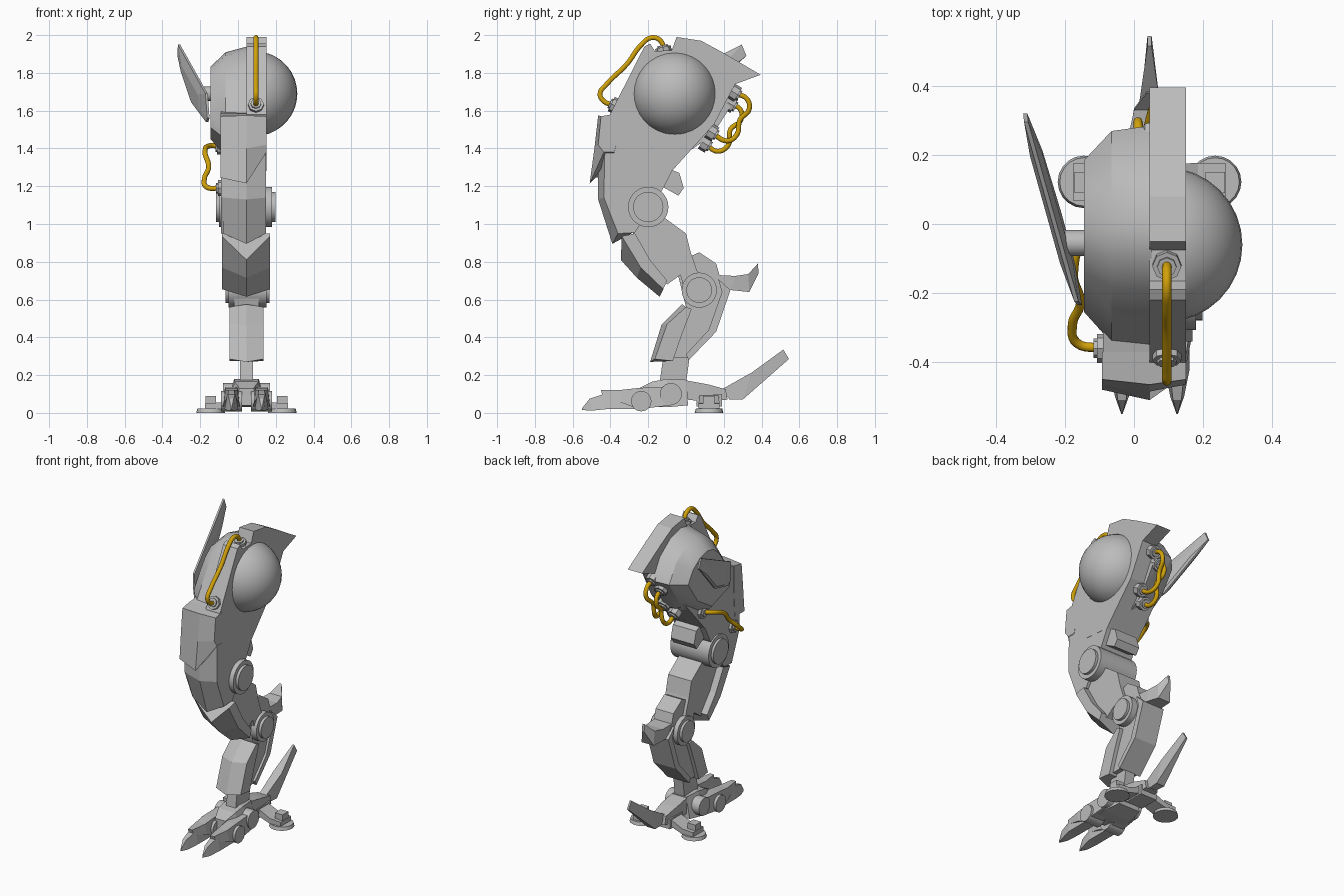
import bpy, bmesh, math
from mathutils import Vector

if "Cube" in bpy.data.objects:
    bpy.data.objects.remove(bpy.data.objects["Cube"])

CX = 0.045  # centre plane of the leg


def material(name, col):
    m = bpy.data.materials.new(name)
    m.diffuse_color = (*col, 1)
    m.use_nodes = True
    m.node_tree.nodes["Principled BSDF"].inputs["Base Color"].default_value = m.diffuse_color
    return m


GREY = material("metal grey", (0.5, 0.5, 0.5))
YELLOW = material("cable yellow", (0.64, 0.36, 0.003))


def finish(name, bm, mat=GREY, smooth=None):
    bmesh.ops.recalc_face_normals(bm, faces=bm.faces)
    me = bpy.data.meshes.new(name)
    bm.to_mesh(me)
    bm.free()
    me.materials.append(mat)
    ob = bpy.data.objects.new(name, me)
    bpy.context.collection.objects.link(ob)
    if smooth:
        bpy.ops.object.select_all(action='DESELECT')
        ob.select_set(True)
        bpy.context.view_layer.objects.active = ob
        bpy.ops.object.shade_smooth_by_angle(angle=math.radians(smooth))
    return ob


def loft(name, rings, smooth=None):
    """Skin a list of equal rings and cap both ends."""
    bm = bmesh.new()
    vs = [[bm.verts.new(p) for p in r] for r in rings]
    n = len(vs[0])
    for a, b in zip(vs, vs[1:]):
        for i in range(n):
            j = (i + 1) % n
            bm.faces.new((a[i], a[j], b[j], b[i]))
    bm.faces.new(vs[0])
    bm.faces.new(vs[-1])
    return finish(name, bm, smooth=smooth)


def prism(name, prof, x0, x1):
    return loft(name, [[(x, y, z) for y, z in prof] for x in (x0, x1)])


def beam(name, rows, cx=CX, top=1.0):
    """Tapered bar; row = top y, top z, bottom y, bottom z, half width."""
    return loft(name, [[(cx - h * top, a, b), (cx + h * top, a, b), (cx + h, c, d), (cx - h, c, d)]
                       for a, b, c, d, h in rows])


def vplate(name, rows, xl, xr, right_end=None):
    """Ridged armour; row = side yz, ridge yz, back yz."""
    rings = []
    for i, (s, r, b) in enumerate(rows):
        sr = right_end if right_end and i == len(rows) - 1 else s
        br = (b[0], sr[1]) if sr is not s else b
        rings.append([(xl, *b), (xl, *s), (CX, *r), (xr, *sr), (xr, *br)])
    return loft(name, rings)


def cyl(name, p, q, r, n=24, r2=None):
    p, q = Vector(p), Vector(q)
    rot = (q - p).to_track_quat('Z', 'Y')
    rings = [[c + rot @ Vector((rad * math.cos(2 * math.pi * i / n), rad * math.sin(2 * math.pi * i / n), 0))
              for i in range(n)] for c, rad in ((p, r), (q, r2 or r))]
    return loft(name, rings, 35 if n > 10 else None)


def socket(name, p, d):
    p, d = Vector(p), Vector(d).normalized()
    cyl(name + "_base", p - d * 0.03, p + d * 0.012, 0.042, 8)
    cyl(name + "_collar", p, p + d * 0.022, 0.028, 8)


def cable(name, pts):
    cu = bpy.data.curves.new(name, 'CURVE')
    cu.dimensions = '3D'
    cu.bevel_depth, cu.bevel_resolution, cu.resolution_u = 0.0135, 3, 6
    cu.use_fill_caps = True
    sp = cu.splines.new('BEZIER')
    sp.bezier_points.add(len(pts) - 1)
    for bp, p in zip(sp.bezier_points, pts):
        bp.co = p
        bp.handle_left_type = bp.handle_right_type = 'AUTO'
    cu.materials.append(YELLOW)
    ob = bpy.data.objects.new(name, cu)
    bpy.context.collection.objects.link(ob)
    bpy.ops.object.select_all(action='DESELECT')
    ob.select_set(True)
    bpy.context.view_layer.objects.active = ob
    bpy.ops.object.convert(target='MESH')


# Upper body: side plate, thigh core, bulged inner hull
prism("upper_plate", [(-.40, 1.585), (-.22, 1.94), (-.19, 1.955), (-.165, 1.915), (-.075, 1.92), (-.05, 1.99),
                      (.08, 1.97), (.20, 1.905), (.395, 1.79), (.26, 1.74), (.15, 1.53), (-.075, 1.28),
                      (-.3, 1.3), (-.42, 1.5)], CX, .15)
prism("thigh_core", [(-.43, 1.57), (-.2, 1.62), (.14, 1.52), (-.075, 1.28), (-.12, 1.19), (-.27, .955),
                     (-.35, .95), (-.43, 1.14), (-.43, 1.375)], -.09, .149)
hull = [(-.36, 1.57), (-.27, 1.72), (-.19, 1.84), (-.1, 1.92), (-.01, 1.94), (.1, 1.91), (.21, 1.83), (.285, 1.7),
        (.14, 1.47), (-.08, 1.32), (-.36, 1.42)]
loft("inner_hull", [[(x, -.03 + (y + .03) * sy, 1.66 + (z - 1.66) * sz) for y, z in hull]
                    for x, sy, sz in ((.05, 1, 1), (-.065, .95, .89), (-.145, .68, .62))], 30)
prism("rear_block", [(-.15, 1.32), (-.035, 1.27), (-.012, 1.19), (-.04, 1.15), (-.13, 1.2)], -.05, .12)

# Side dome: a ball cut off inside the plate
bm = bmesh.new()
bmesh.ops.create_uvsphere(bm, u_segments=32, v_segments=18, radius=.224)
bmesh.ops.translate(bm, verts=bm.verts, vec=(.09, -.06, 1.69))
bmesh.ops.bisect_plane(bm, geom=bm.verts[:] + bm.edges[:] + bm.faces[:], plane_co=(.12, 0, 0),
                       plane_no=(1, 0, 0), clear_inner=True)
finish("side_dome", bm, smooth=60)

# Thigh armour
vplate("thigh_armour_lower", [((-.43, 1.37), (-.465, 1.34), (-.36, 1.37)), ((-.435, 1.14), (-.465, 1.13), (-.33, 1.14)),
                              ((-.36, .95), (-.39, .895), (-.28, .955))], -.08, .149)
vplate("thigh_armour_upper", [((-.45, 1.57), (-.465, 1.575), (-.37, 1.585)), ((-.465, 1.42), (-.485, 1.4), (-.37, 1.42)),
                              ((-.48, 1.245), (-.51, 1.215), (-.38, 1.245))], -.092, .151, (-.435, 1.38))

# Inner blade fin on its mount
outline = [(.295, 1.95), (.32, 1.89), (.02, 1.62), (-.2, 1.54), (-.235, 1.56), (-.225, 1.69)]


def fin_x(y, z):
    return -.168 - .25 * (y + .23) - .06 * (z - 1.7)


mid = [(y * .6 + .02, 1.68 + (z - 1.68) * .6) for y, z in outline]
loft("blade_fin", [[(fin_x(*p) + .02, *p) for p in mid], [(fin_x(*p) + .008, *p) for p in outline],
                   [(fin_x(*p) - .004, *p) for p in outline], [(fin_x(*p) - .018, *p) for p in mid]])
cyl("fin_mount", (-.21, -.055, 1.69), (-.13, -.055, 1.69), .038, 16)

# Hip and knee joints, each with a raised cap on both ends
for nm, y, z, r, rc, x0, x1 in (("hip", -.2, 1.09, .107, .08, -.1, .18), ("knee", .07, .65, .093, .068, -.05, .15)):
    cyl(nm + "_joint", (x0, y, z), (x1, y, z), r, 28)
    cyl(nm + "_cap", (x0 - .016, y, z), (x1 + .018, y, z), rc, 28)

# Lower thigh and its ridged guard
prism("lower_thigh", [(-.28, .98), (-.2, 1.08), (-.11, 1.03), (0, .95), (.025, .85), (.07, .72), (.0, .62),
                      (-.03, .73), (-.1, .68), (-.28, .85)], -.04, .13)
vplate("knee_guard", [((-.34, .935), (-.345, .81), (-.27, .95)), ((-.24, .77), (-.26, .715), (-.19, .81)),
                      ((-.12, .655), (-.14, .615), (-.1, .70))], -.085, .17)

# Shin, rear rail, front guard, knee spur, ankle
prism("shin", [(-.02, .81), (.07, .85), (.16, .79), (.18, .72), (.225, .64), (.145, .44), (.01, .29),
               (-.08, .29), (-.04, .4), (-.0, .56), (-.04, .72)], -.02, .11)
prism("shin_rear_rail", [(.17, .71), (.235, .65), (.16, .43), (.015, .28), (0, .31), (.12, .44), (.19, .64)], -.035, .125)
vplate("shin_guard", [((-.0, .56), (-.02, .575), (.03, .55)), ((-.1, .47), (-.13, .465), (-.02, .42)),
                      ((-.165, .285), (-.19, .27), (-.07, .275))], CX - .09, CX + .09)
beam("knee_spur", [(.16, .73, .17, .64, .065), (.26, .725, .24, .65, .06), (.33, .735, .335, .64, .045),
                   (.38, .79, .385, .74, .008)])
prism("ankle", [(-.12, .3), (.02, .3), (0, .16), (-.14, .16)], .01, .08)

# Foot: body, axle, heel, spur
beam("foot_body", [(-.25, .13, -.25, .04, .06), (-.18, .165, -.16, .03, .1), (-.1, .18, -.1, .03, .105),
                   (.005, .175, .01, .04, .08)], top=.62)
cyl("foot_axle", (-.08, -.08, .1), (.17, -.08, .1), .058)
beam("heel", [(0, .172, .01, .07, .055), (.12, .15, .1, .06, .055), (.21, .125, .22, .07, .045)])
prism("heel_lug", [(.055, .035), (.19, .035), (.19, .1), (.055, .1)], CX - .06, CX + .06)
beam("heel_spur", [(.19, .125, .23, .07, .025), (.35, .215, .30, .07, .03), (.515, .335, .545, .285, .006)])

# Mirrored heel pads with arms, toes and claws
for side, s in (("left", -1), ("right", 1)):
    px = CX + s * .19
    cyl(side + "_pad", (px, .122, 0), (px, .122, .022), .076, 20, .07)
    loft(side + "_pad_arm", [[(x, .122 - h, z0), (x, .122 + h, z0), (x, .122 + h, z1), (x, .122 - h, z1)]
                             for x, h, z0, z1 in ((px + s * .03, .055, .02, .05), (px - s * .05, .055, .02, .055),
                                                  (CX + s * .04, .05, .05, .1))])
    prism(side + "_pad_post", [(.09, .045), (.15, .045), (.15, .09), (.09, .09)], px - .028, px + .028)
    tx = CX + s * .08
    beam(side + "_toe", [(-.08, .14, -.08, .04, .04), (-.25, .132, -.25, .02, .046), (-.34, .122, -.33, .05, .042),
                         (-.45, .12, -.44, .085, .02)], tx, .75)
    beam(side + "_claw", [(-.27, .11, -.27, .02, .036), (-.42, .105, -.42, .02, .036), (-.51, .075, -.5, .012, .02),
                          (-.55, .025, -.55, .015, .002)], tx, .6)
    cyl(side + "_toe_axle", (tx - .055, -.237, .062), (tx + .055, -.237, .062), .054)

# Sockets and cables
FX = .095
socket("front_top_socket", (FX, -.12, 1.925), (0, -.25, 1))
socket("front_low_socket", (FX, -.385, 1.63), (0, -1, .5))
cable("front_cable", [(FX, -.115, 1.93), (FX, -.14, 1.975), (FX, -.185, 1.986), (FX, -.24, 1.945), (FX, -.31, 1.85),
                      (FX, -.42, 1.74), (FX, -.455, 1.69), (FX, -.435, 1.65), (FX, -.385, 1.63)])
BACK = (0, 1, -.6)
A, B = .062, .012
for nm, p in (("rear_a", (A, .265, 1.69)), ("rear_b", (B, .245, 1.63)),
              ("rear_c", (A, .145, 1.48)), ("rear_d", (B, .11, 1.42))):
    socket(nm + "_socket", p, BACK)
cable("rear_cable_outer", [(A, .26, 1.69), (A, .32, 1.665), (A - .005, .335, 1.61), (A - .02, .285, 1.55),
                           (A - .02, .27, 1.475), (A - .005, .22, 1.44), (A, .14, 1.48)])
cable("rear_cable_inner", [(B, .235, 1.63), (B, .285, 1.61), (B, .29, 1.55), (B + .01, .235, 1.5),
                           (B, .225, 1.42), (B, .17, 1.385), (B, .105, 1.42)])
socket("inner_high_socket", (-.098, -.035, 1.41), (-1, 0, 0))
socket("inner_low_socket", (-.095, -.36, 1.19), (-1, 0, 0))
cable("inner_cable", [(-.098, -.035, 1.41), (-.145, -.05, 1.415), (-.175, -.14, 1.385), (-.155, -.23, 1.30),
                      (-.178, -.29, 1.24), (-.165, -.345, 1.195), (-.09, -.36, 1.19)])
